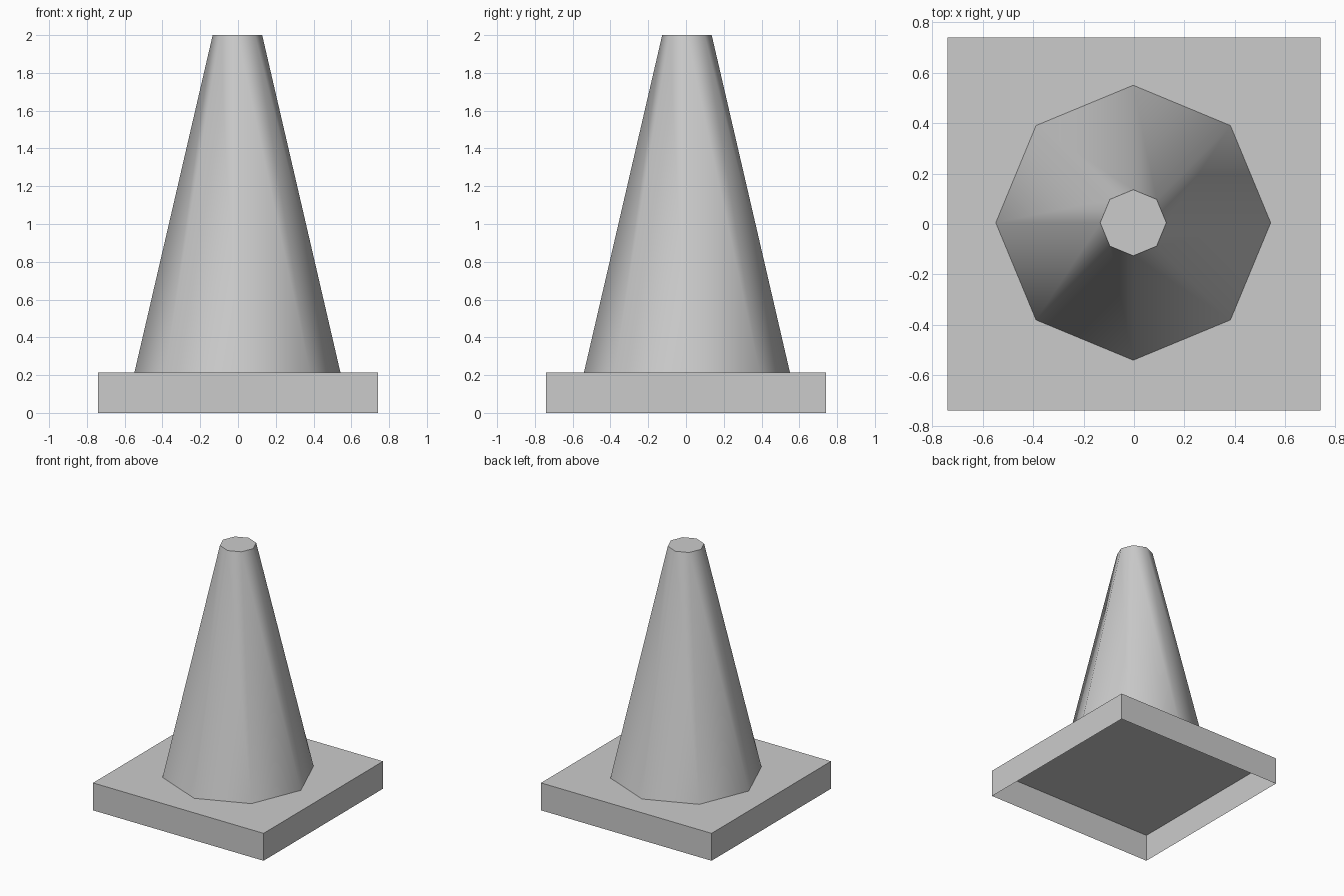
import bpy
import bmesh
import math
from mathutils import Matrix

default = bpy.data.objects.get("Cube")
if default:
    bpy.data.objects.remove(default, do_unlink=True)

BASE_HALF, BASE_TOP, TOTAL = 0.74, 0.215, 2.0

# One plain grey for the whole model
grey = bpy.data.materials.new("plain_grey")
grey.use_nodes = True
colour = (0.6, 0.6, 0.6, 1)
grey.diffuse_color = colour
grey.node_tree.nodes["Principled BSDF"].inputs["Base Color"].default_value = colour


def add_part(name, bm):
    mesh = bpy.data.meshes.new(name)
    bm.to_mesh(mesh)
    bm.free()
    mesh.materials.append(grey)
    part = bpy.data.objects.new(name, mesh)
    bpy.context.collection.objects.link(part)
    return part


# Square base: a thin shell, open underneath
bm = bmesh.new()
bmesh.ops.create_cube(bm, size=1, matrix=Matrix.Translation((0, 0, BASE_TOP / 2))
                      @ Matrix.Diagonal((2 * BASE_HALF, 2 * BASE_HALF, BASE_TOP, 1)))
bottom = [f for f in bm.faces if f.normal.z < -0.5]
bmesh.ops.delete(bm, geom=bottom, context='FACES')
add_part("base", bm)

# Eight-sided tapered cone with flat caps, corners on the axes
bm = bmesh.new()
bmesh.ops.create_cone(bm, cap_ends=True, segments=8, radius1=0.545, radius2=0.131,
                      depth=TOTAL - BASE_TOP,
                      matrix=Matrix.Translation((-0.003, 0.005, (TOTAL + BASE_TOP) / 2)))
cone = add_part("cone", bm)

# Smooth sides, sharp cap edges
bpy.ops.object.select_all(action='DESELECT')
cone.select_set(True)
bpy.context.view_layer.objects.active = cone
bpy.ops.object.shade_smooth_by_angle(angle=math.radians(60))
